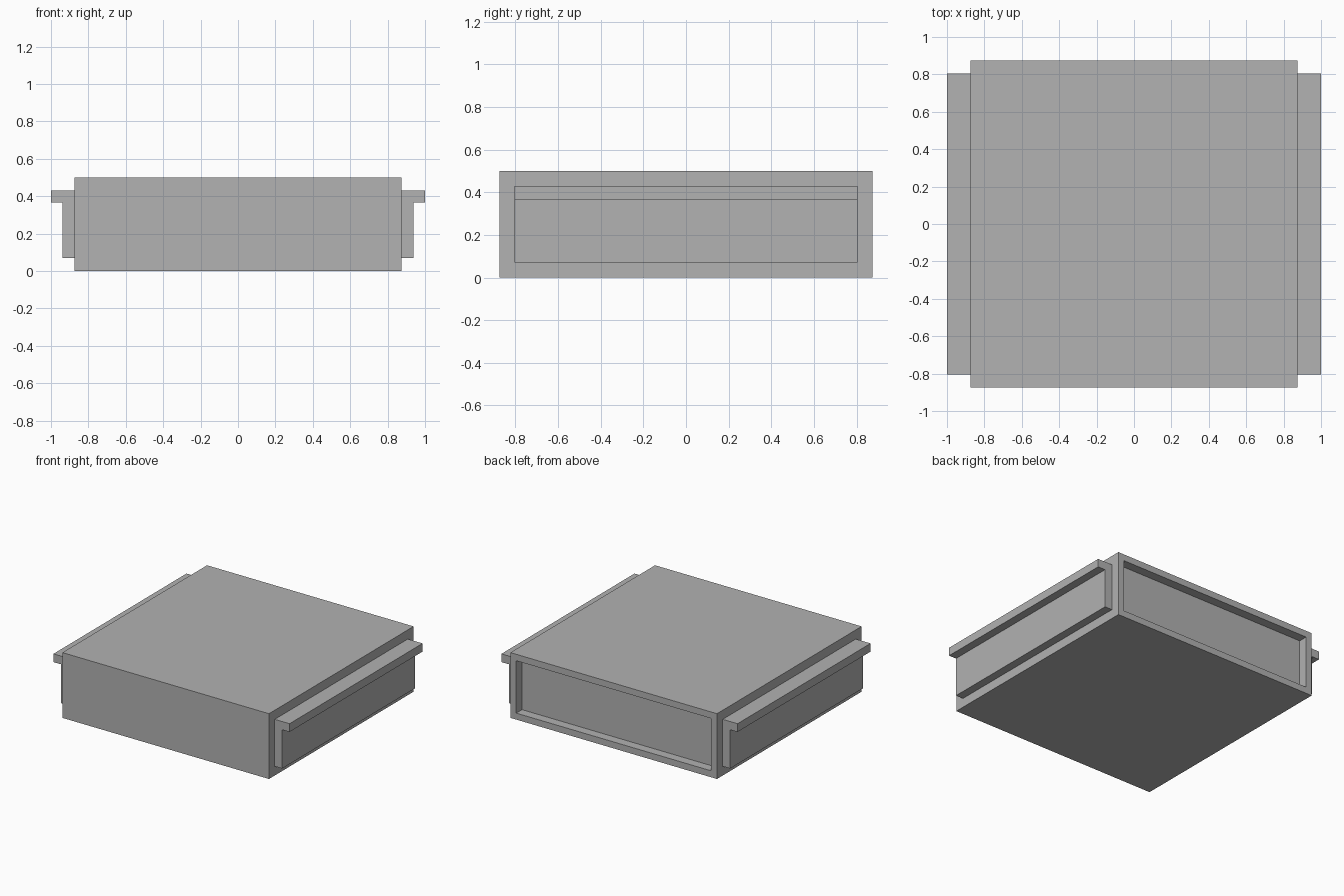
import bpy
import bmesh

# Remove the default cube
cube = bpy.data.objects.get("Cube")
if cube:
    bpy.data.objects.remove(cube, do_unlink=True)

HALF, HEIGHT, RIM = 0.875, 0.5, 0.07
PLATE_X, LIP_X = 0.9375, 1.0
LIP_BOTTOM, LIP_TOP = 0.367, HEIGHT - RIM

# Single flat grey
grey = bpy.data.materials.new("plain_grey")
grey.use_nodes = True
color = (0.445, 0.445, 0.445, 1)
grey.diffuse_color = color
grey.node_tree.nodes["Principled BSDF"].inputs["Base Color"].default_value = color


def add_object(name, bm):
    bmesh.ops.recalc_face_normals(bm, faces=bm.faces)
    mesh = bpy.data.meshes.new(name)
    bm.to_mesh(mesh)
    bm.free()
    mesh.materials.append(grey)
    obj = bpy.data.objects.new(name, mesh)
    bpy.context.collection.objects.link(obj)
    return obj


# Drawer body: a box whose back face is inset and pushed in
bm = bmesh.new()
bmesh.ops.create_cube(bm, size=1)
bmesh.ops.scale(bm, vec=(2 * HALF, 2 * HALF, HEIGHT), verts=bm.verts)
bmesh.ops.translate(bm, vec=(0, 0, HEIGHT / 2), verts=bm.verts)
bm.normal_update()
back = max(bm.faces, key=lambda f: f.normal.y)
bmesh.ops.inset_region(bm, faces=[back], thickness=RIM)
panel = bmesh.ops.extrude_discrete_faces(bm, faces=[back])["faces"][0]
bmesh.ops.translate(bm, vec=(0, -RIM, 0), verts=panel.verts)
add_object("body", bm)


# Side rails: L-shaped profile extruded along the depth
def side_rail(name, side):
    profile = [(HALF, RIM), (PLATE_X, RIM), (PLATE_X, LIP_BOTTOM),
               (LIP_X, LIP_BOTTOM), (LIP_X, LIP_TOP), (HALF, LIP_TOP)]
    length = HALF - RIM
    bm = bmesh.new()
    face = bm.faces.new([bm.verts.new((side * x, -length, z)) for x, z in profile])
    cap = bmesh.ops.extrude_face_region(bm, geom=[face], use_keep_orig=True)
    moved = [v for v in cap["geom"] if isinstance(v, bmesh.types.BMVert)]
    bmesh.ops.translate(bm, vec=(0, 2 * length, 0), verts=moved)
    add_object(name, bm)


side_rail("left_rail", 1)
side_rail("right_rail", -1)
